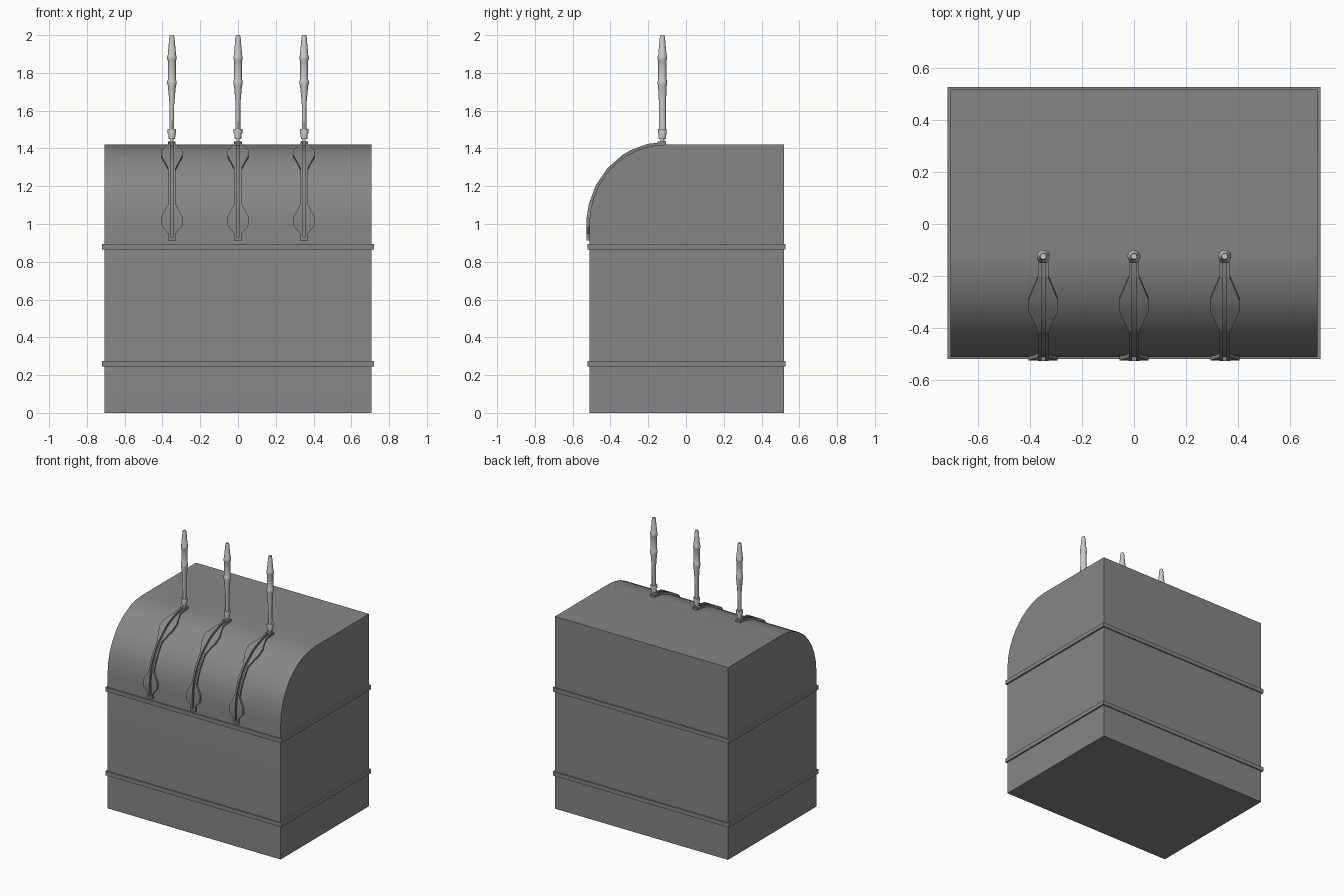
import bpy, bmesh
from math import sin, cos, pi, radians

if "Cube" in bpy.data.objects:
    bpy.data.objects.remove(bpy.data.objects["Cube"])

FRONT, BACK, HALF_W, TOP = -0.512, 0.519, 0.707, 1.42
CY, CZ = -0.11, 1.0          # centre of the curved shoulder
RY, RZ = CY - FRONT, TOP - CZ


def material(name, v):
    m = bpy.data.materials.new(name)
    m.diffuse_color = (v, v, v, 1)
    m.use_nodes = True
    m.node_tree.nodes["Principled BSDF"].inputs["Base Color"].default_value = m.diffuse_color
    return m


DARK = material("dark_paint", 0.24)
STEEL = material("steel", 0.6)


def finish(name, bm, mat, angle=30):
    bmesh.ops.recalc_face_normals(bm, faces=bm.faces)
    me = bpy.data.meshes.new(name)
    bm.to_mesh(me)
    bm.free()
    me.materials.append(mat)
    ob = bpy.data.objects.new(name, me)
    bpy.context.collection.objects.link(ob)
    bpy.ops.object.select_all(action='DESELECT')
    ob.select_set(True)
    bpy.context.view_layer.objects.active = ob
    bpy.ops.object.shade_smooth_by_angle(angle=radians(angle))
    return ob


def loft(bm, rings):
    """Skin a list of closed rings and cap both ends."""
    vs = [[bm.verts.new(p) for p in r] for r in rings]
    n = len(vs[0])
    for a, b in zip(vs, vs[1:]):
        for i in range(n):
            j = (i + 1) % n
            bm.faces.new((a[i], a[j], b[j], b[i]))
    bm.faces.new(vs[0][::-1])
    bm.faces.new(vs[-1])


def box(bm, x0, x1, y0, y1, z0, z1):
    loft(bm, [[(x0, y0, z), (x1, y0, z), (x1, y1, z), (x0, y1, z)] for z in (z0, z1)])


def shoulder(deg, off=0.0):
    a = radians(deg)
    return CY - (RY + off) * cos(a), CZ + (RZ + off) * sin(a)


# Cabinet with a rounded front shoulder
profile = [(BACK, 0), (FRONT, 0)] + [shoulder(10 * i) for i in range(10)] + [(BACK, TOP)]
bm = bmesh.new()
loft(bm, [[(x, y, z) for y, z in profile] for x in (-HALF_W, HALF_W)])
finish("cabinet", bm, DARK)

# Bands around the cabinet
for name, z in (("lower_band", 0.26), ("upper_band", 0.88)):
    bm = bmesh.new()
    box(bm, -0.719, 0.719, -0.521, 0.528, z - 0.015, z + 0.015)
    finish(name, bm, DARK)

# Lever guide stations: (height or shoulder angle, half width)
N = 0.020
straight = [(0.915, N), (0.95, N), (0.985, 0.052), (1.0, 0.056)]
curved = [(5, 0.056), (14, N), (28, N), (43, N), (57, 0.056), (64, 0.056), (77, N), (90, N)]
IN, OUT, SLOT = -0.007, 0.015, 0.007


def guide_half(bm, cx, side):
    path = [((FRONT - IN, z), (FRONT - OUT, z), w) for z, w in straight]
    path += [(shoulder(a, IN), shoulder(a, OUT), w) for a, w in curved]
    rings = []
    for (yi, zi), (yo, zo), w in path:
        a, b = cx + side * SLOT, cx + side * w
        rings.append([(a, yi, zi), (b, yi, zi), (b, yo, zo), (a, yo, zo)])
    loft(bm, rings)


# Lever profile: (z, x radius, y radius)
LEVER = [(1.41, .008, .010), (1.45, .008, .010), (1.45, .017, .019), (1.48, .019, .021),
         (1.48, .023, .023), (1.503, .023, .023), (1.503, .012, .018), (1.63, .012, .018),
         (1.73, .021, .023), (1.742, .025, .025), (1.755, .025, .025), (1.765, .021, .022),
         (1.865, .021, .022), (1.872, .025, .025), (1.885, .025, .025), (1.895, .022, .022),
         (1.985, .014, .014), (2.0, .011, .011)]
LY, SIDES = -0.125, 16

for label, cx in (("left", -0.35), ("middle", 0.0), ("right", 0.35)):
    # Slotted guide plate following the shoulder
    bm = bmesh.new()
    for side in (-1, 1):
        guide_half(bm, cx, side)
    box(bm, cx - 0.021, cx + 0.021, FRONT - 0.016, FRONT + 0.005, 0.912, 0.93)
    box(bm, cx - 0.02, cx + 0.02, -0.15, -0.107, 1.41, 1.436)
    finish(label + "_lever_guide", bm, DARK, 12)
    # Turned lever handle
    bm = bmesh.new()
    loft(bm, [[(cx + rx * cos(2 * pi * i / SIDES), LY + ry * sin(2 * pi * i / SIDES), z)
               for i in range(SIDES)] for z, rx, ry in LEVER])
    finish(label + "_lever", bm, STEEL)
